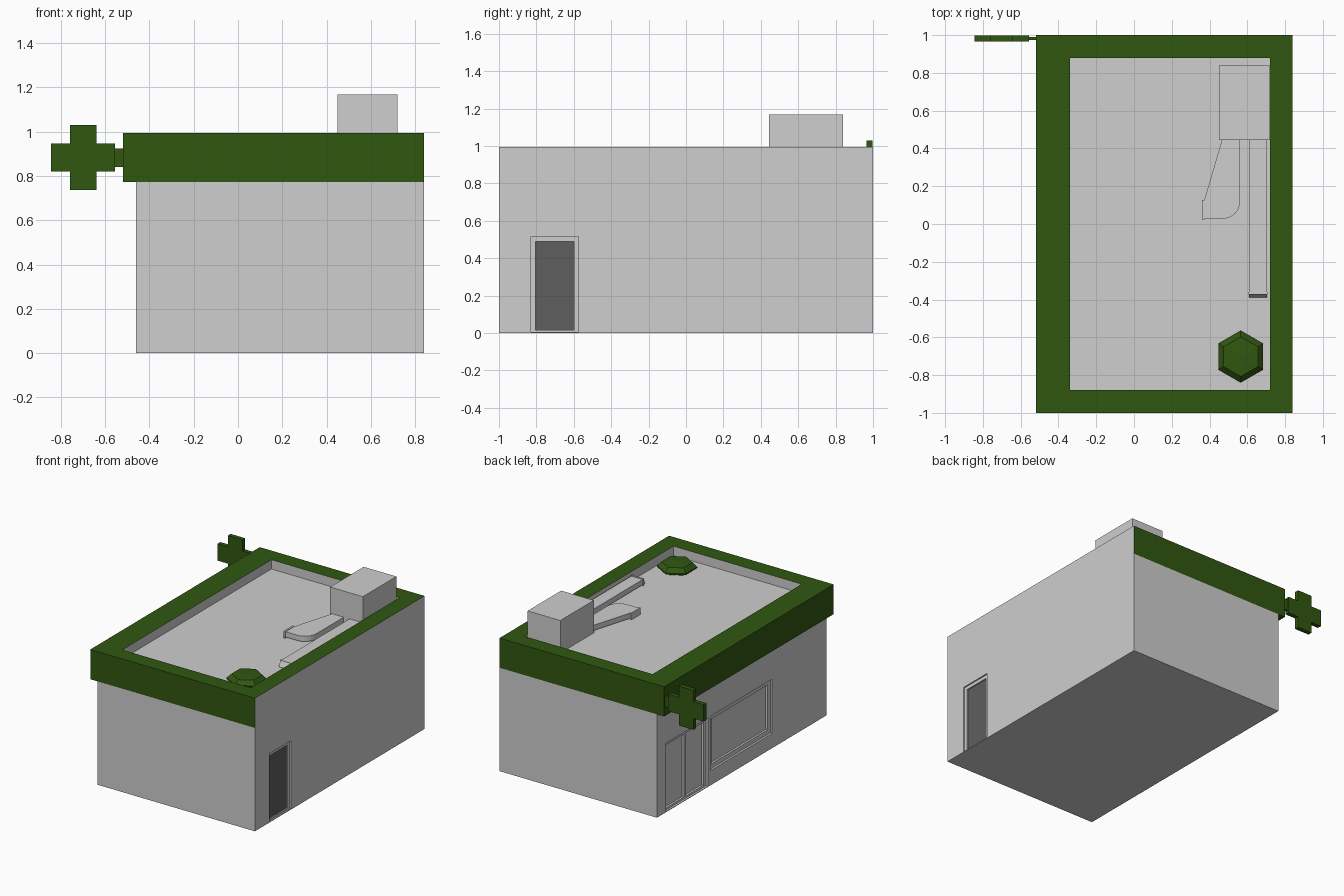
import bpy, bmesh, math
from mathutils import Vector

if "Cube" in bpy.data.objects:
    bpy.data.objects.remove(bpy.data.objects["Cube"])


def material(name, rgb):
    m = bpy.data.materials.new(name)
    m.diffuse_color = (*rgb, 1)
    m.use_nodes = True
    m.node_tree.nodes["Principled BSDF"].inputs["Base Color"].default_value = m.diffuse_color
    return m


GREY = material("light_grey", (0.62, 0.62, 0.62))
GREEN = material("dark_green", (0.03, 0.095, 0.0052))
DARK = material("dark_grey", (0.114, 0.114, 0.114))


def make(name, bm, *mats):
    bmesh.ops.recalc_face_normals(bm, faces=bm.faces)
    me = bpy.data.meshes.new(name)
    bm.to_mesh(me)
    bm.free()
    for m in mats:
        me.materials.append(m)
    ob = bpy.data.objects.new(name, me)
    bpy.context.collection.objects.link(ob)
    return ob


def box(name, x, y, z, *mats):
    bm = bmesh.new()
    bmesh.ops.create_cube(bm, size=1)
    for v in bm.verts:
        v.co = [r[0] if c < 0 else r[1] for c, r in zip(v.co, (x, y, z))]
    return make(name, bm, *mats)


def prism(name, pts, axis, lo, hi, mat):
    """Extrude a 2D outline along z (xy outline) or y (xz outline)."""
    bm = bmesh.new()
    place = (lambda p, h: (p[0], p[1], h)) if axis == "z" else (lambda p, h: (p[0], h, p[1]))
    face = bm.faces.new([bm.verts.new(place(p, lo)) for p in pts])
    geo = bmesh.ops.extrude_face_region(bm, geom=[face])["geom"]
    move = Vector(place((0, 0), hi - lo))
    bmesh.ops.translate(bm, vec=move, verts=[g for g in geo if isinstance(g, bmesh.types.BMVert)])
    return make(name, bm, mat)


def cut(ob, x, y, z):
    """Carve a box-shaped recess and discard the cutter."""
    c = box("cutter", x, y, z, GREY)
    c.hide_render = True
    mod = ob.modifiers.new("recess", "BOOLEAN")
    mod.operation, mod.solver, mod.object = "DIFFERENCE", "EXACT", c
    bpy.context.view_layer.objects.active = ob
    bpy.ops.object.modifier_apply(modifier=mod.name)
    bpy.data.objects.remove(c)


# Walls with recessed side door, double door and shop window
walls = box("walls", (-0.46, 0.84), (-1, 1), (0, 0.772), GREY, DARK)
cut(walls, (0.83, 0.9), (-0.83, -0.575), (0.005, 0.515))
cut(walls, (0.82, 0.9), (-0.805, -0.6), (0.015, 0.49))
L = -0.46
cut(walls, (L - 0.1, L + 0.015), (0.40, 0.89), (0.005, 0.515))
cut(walls, (L - 0.1, L + 0.03), (0.66, 0.87), (0.02, 0.49))
cut(walls, (L - 0.1, L + 0.03), (0.43, 0.64), (0.02, 0.49))
cut(walls, (L - 0.1, L + 0.015), (-0.36, 0.37), (0.11, 0.515))
cut(walls, (L - 0.1, L + 0.03), (-0.325, 0.335), (0.145, 0.48))
for p in walls.data.polygons:
    p.material_index = int(p.normal.x > 0.9 and abs(p.center.x - 0.82) < 0.004)

# Flat roof with raised rim: green on the top, front, back and left
TOP, FLOOR = 0.994, 0.925
roof = box("roof_rim", (-0.52, 0.84), (-1, 1), (0.772, TOP), GREY, GREEN)
cut(roof, (-0.34, 0.72), (-0.88, 0.88), (FLOOR, 1.2))
for p in roof.data.polygons:
    n, c = p.normal, p.center
    outer = abs(c.y) > 0.99 or c.x < -0.51
    p.material_index = int(outer or n.z < -0.9 or (n.z > 0.9 and c.z > TOP - 0.01))

# Rooftop machine
box("roof_unit", (0.45, 0.72), (0.445, 0.84), (FLOOR - 0.01, 1.168), GREY)

# Straight duct with sloped mouth, and bent duct with flange
D0, D1 = FLOOR + 0.008, FLOOR + 0.048
straight = box("straight_duct", (0.61, 0.705), (-0.39, 0.46), (D0, D1), GREY)
for v in straight.data.vertices:
    if v.co.y < 0 and v.co.z > D0 + 0.01:
        v.co.y = -0.372
box("straight_duct_lip", (0.607, 0.708), (-0.372, -0.36), (FLOOR, D1 + 0.004), GREY)

arc = [(0.47 + 0.092 * math.cos(a), 0.12 - 0.092 * math.sin(a))
       for a in [i * math.pi / 12 for i in range(7)]]
prism("bent_duct", [(0.47, 0.46), (0.562, 0.46)] + arc + [(0.37, 0.028), (0.37, 0.12)],
      "z", D0, D1, GREY)
box("bent_duct_flange", (0.36, 0.374), (0.023, 0.128), (FLOOR, D1 + 0.004), GREY)

# Six-sided roof vent
bm = bmesh.new()
rings = []
for r, z in ((0.095, FLOOR - 0.005), (0.095, 0.938), (0.137, 0.945), (0.137, 0.955), (0.105, 0.985)):
    rings.append([bm.verts.new((0.565 + r * math.sin(i * math.pi / 3),
                                -0.702 + r * math.cos(i * math.pi / 3), z)) for i in range(6)])
for a, b in zip(rings, rings[1:]):
    for i in range(6):
        j = (i + 1) % 6
        bm.faces.new((a[i], a[j], b[j], b[i]))
bm.faces.new(rings[0])
tip = bm.verts.new((0.565, -0.702, 0.99))
for i in range(6):
    bm.faces.new((rings[-1][i], rings[-1][(i + 1) % 6], tip))
make("roof_vent", bm, GREEN)

# Cross-shaped hanging sign and its bracket
cx, x0, x1, w = -0.70, -0.845, -0.555, 0.06
zb, z0, z1, zt = 0.736, 0.82, 0.946, 1.03
cross = [(cx - w, zb), (cx + w, zb), (cx + w, z0), (x1, z0), (x1, z1), (cx + w, z1),
         (cx + w, zt), (cx - w, zt), (cx - w, z1), (x0, z1), (x0, z0), (cx - w, z0)]
prism("cross_sign", cross, "y", 0.966, 0.998, GREEN)
box("sign_bracket", (-0.56, -0.515), (0.975, 0.99), (0.84, 0.925), GREEN)
